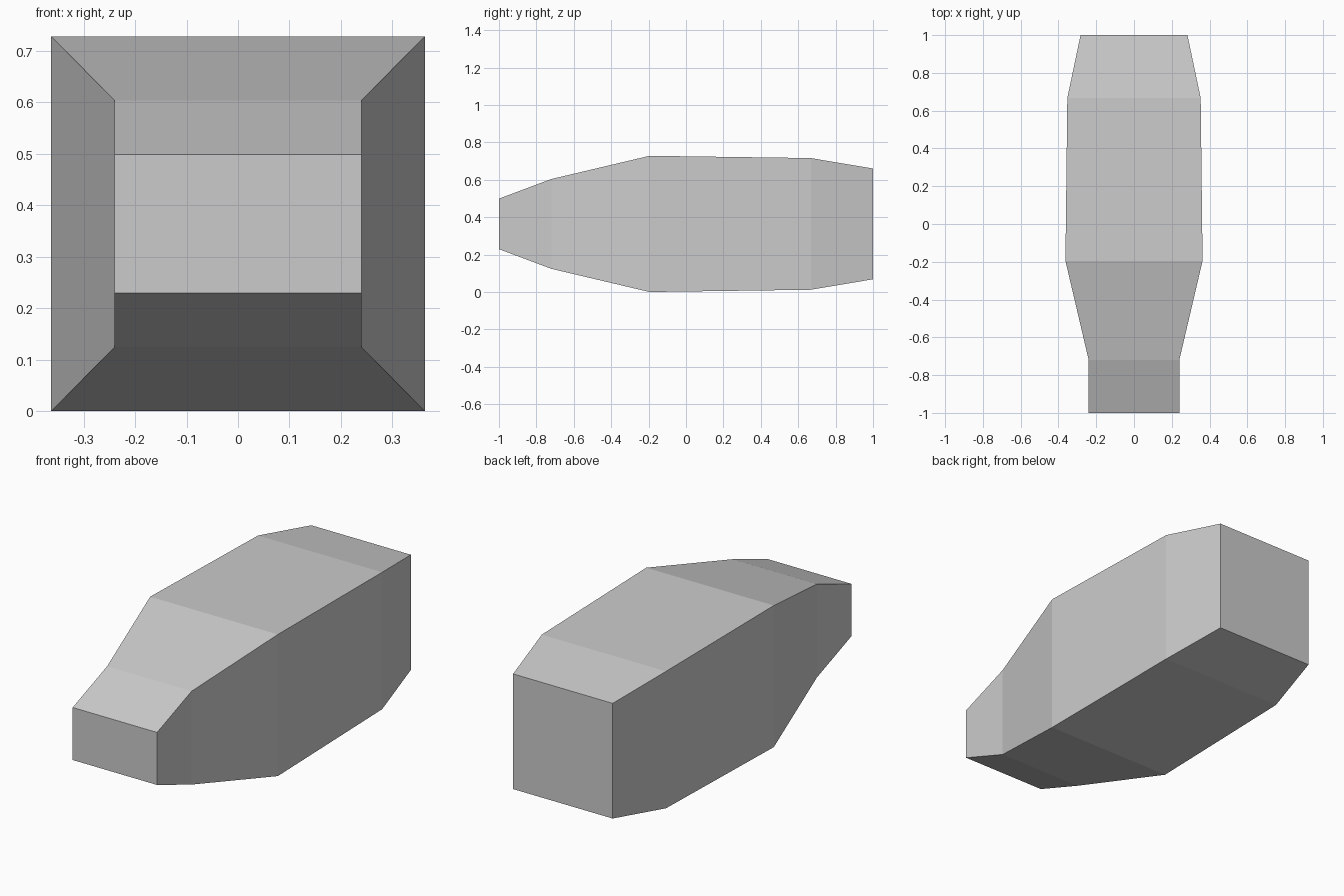
import bpy
import bmesh

cube = bpy.data.objects.get("Cube")
if cube:
    bpy.data.objects.remove(cube, do_unlink=True)

# Plain grey material
grey = bpy.data.materials.new("light_grey")
grey.use_nodes = True
colour = (0.6, 0.6, 0.6, 1)
grey.diffuse_color = colour
grey.node_tree.nodes["Principled BSDF"].inputs["Base Color"].default_value = colour

# Rectangular stations, nose to tail: y, half width, half height
MID_Z = 0.364
stations = [
    (-1.0, 0.24, 0.135),
    (-0.72, 0.24, 0.24),
    (-0.195, 0.363, 0.364),
    (0.667, 0.353, 0.352),
    (1.0, 0.283, 0.296),
]
corners = [(-1, -1), (1, -1), (1, 1), (-1, 1)]

# Hull lofted through the stations and capped at both ends
bm = bmesh.new()
rings = [[bm.verts.new((sx * w, y, MID_Z + sz * h)) for sx, sz in corners]
         for y, w, h in stations]
for a, b in zip(rings, rings[1:]):
    for i in range(4):
        j = (i + 1) % 4
        bm.faces.new((a[i], a[j], b[j], b[i]))
bm.faces.new(rings[0])
bm.faces.new(rings[-1])
bmesh.ops.recalc_face_normals(bm, faces=bm.faces)

mesh = bpy.data.meshes.new("hull")
bm.to_mesh(mesh)
bm.free()
mesh.materials.append(grey)
hull = bpy.data.objects.new("hull", mesh)
bpy.context.collection.objects.link(hull)
